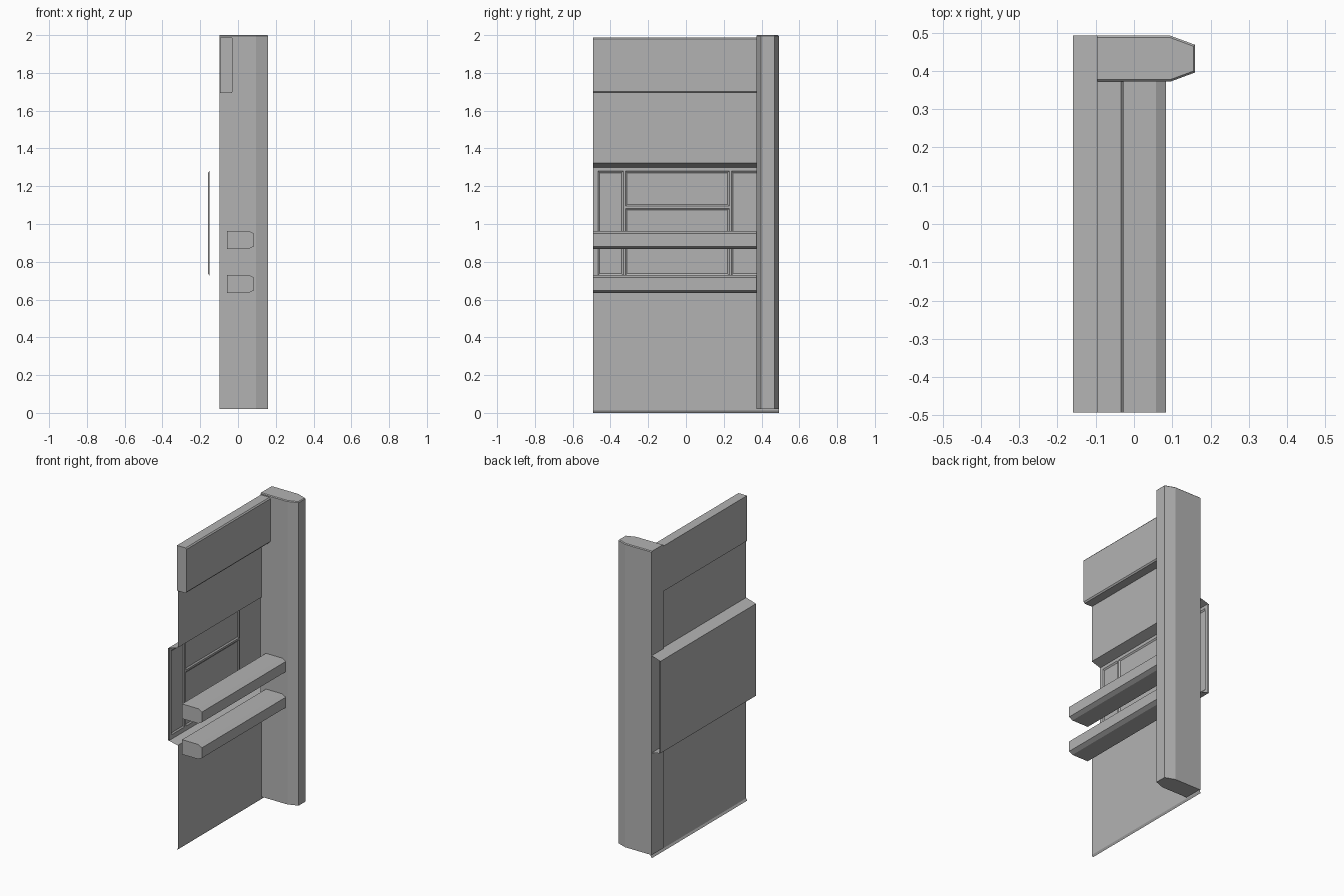
import bpy, bmesh

if "Cube" in bpy.data.objects:
    bpy.data.objects.remove(bpy.data.objects["Cube"])

Y0, Y1, YC = -0.492, 0.492, 0.372   # wall ends and inner side of the column
grey = bpy.data.materials.new("dark_grey")
grey.diffuse_color = (0.45, 0.45, 0.45, 1)
grey.use_nodes = True
grey.node_tree.nodes["Principled BSDF"].inputs["Base Color"].default_value = grey.diffuse_color


def finish(name, bm, solid=True):
    if solid:
        bmesh.ops.recalc_face_normals(bm, faces=bm.faces)
    mesh = bpy.data.meshes.new(name)
    bm.to_mesh(mesh)
    bm.free()
    mesh.materials.append(grey)
    obj = bpy.data.objects.new(name, mesh)
    bpy.context.collection.objects.link(obj)
    return obj


def beam(name, profile, y0, y1):
    """Closed x-z profile run along y."""
    bm = bmesh.new()
    face = bm.faces.new([bm.verts.new((x, y0, z)) for x, z in profile])
    ext = bmesh.ops.extrude_face_region(bm, geom=[face])
    verts = [v for v in ext["geom"] if isinstance(v, bmesh.types.BMVert)]
    bmesh.ops.translate(bm, vec=(0, y1 - y0, 0), verts=verts)
    return finish(name, bm)


def sheet(name, path, y0, y1):
    """Open x-z path run along y as a single-sided skin."""
    bm = bmesh.new()
    rows = [(bm.verts.new((x, y0, z)), bm.verts.new((x, y1, z))) for x, z in path]
    for (a, b), (c, d) in zip(rows, rows[1:]):
        bm.faces.new((a, b, d, c))
    return finish(name, bm, False)


def rect(bm, x, y0, y1, z0, z1):
    return [bm.verts.new((x, y, z)) for y, z in ((y0, z0), (y1, z0), (y1, z1), (y0, z1))]


def recess(name, x0, x1, y0, y1, z0, z1, slope=0.009):
    """Panel at depth x1 with a sloping rim that starts at x0."""
    bm = bmesh.new()
    outer = rect(bm, x0, y0, y1, z0, z1)
    inner = rect(bm, x1, y0 + slope, y1 - slope, z0 + slope, z1 - slope)
    for i in range(4):
        j = (i + 1) % 4
        bm.faces.new((outer[i], outer[j], inner[j], inner[i]))
    bm.faces.new(inner)
    return finish(name, bm, False)


# Column: chamfered plan, with a small bevel round the top
plan = [(-0.097, YC), (0.095, YC), (0.16, 0.396), (0.16, 0.468), (0.095, Y1), (-0.097, Y1)]
bm = bmesh.new()
base = bm.faces.new([bm.verts.new((x, y, 0.02)) for x, y in plan])
ext = bmesh.ops.extrude_face_region(bm, geom=[base])
top_verts = [v for v in ext["geom"] if isinstance(v, bmesh.types.BMVert)]
bmesh.ops.translate(bm, vec=(0, 0, 1.98), verts=top_verts)
bmesh.ops.recalc_face_normals(bm, faces=bm.faces)
top_edges = [e for e in bm.edges
             if all(v.co.z > 1.9 for v in e.verts) and any(v.co.x > 0 for v in e.verts)]
bmesh.ops.bevel(bm, geom=top_edges, offset=0.005, segments=1, affect='EDGES')
finish("column", bm)

# Wall skins below and above the window, stepping out to the window frame
sheet("lower_wall", [(-0.098, 0), (-0.09, 0.013), (-0.09, 0.685), (-0.16, 0.7)], Y0, Y1)
sheet("upper_wall", [(-0.16, 1.3), (-0.09, 1.322), (-0.09, 1.7)], Y0, Y1)

# Upper cabinet panel with chamfered front edges
beam("upper_panel", [(-0.096, 1.693), (-0.034, 1.693), (-0.027, 1.702),
                     (-0.027, 1.98), (-0.034, 1.988), (-0.096, 1.988)], Y0, YC)

# Two handrails
for i, z in enumerate((0.635, 0.868)):
    beam(f"handrail_{i + 1}", [(-0.059, z), (0.058, z), (0.084, z + 0.014), (0.084, z + 0.081),
                               (0.058, z + 0.096), (-0.059, z + 0.096)], Y0, YC)

# Outer side of the window: frame skin with a slightly proud pane
sheet("window_skin", [(-0.1595, 0.7), (-0.1595, 1.3)], Y0, Y1)
bm = bmesh.new()
bm.faces.new(rect(bm, -0.161, -0.455, 0.455, 0.73, 1.27)[::-1])
finish("outer_pane", bm, False)

# Inner side of the window: flat bars around four recessed panels
FACE, BACK = -0.152, -0.1585
bars = {
    "frame_bottom": (Y0, Y1, 0.7, 0.728),
    "frame_top": (Y0, Y1, 1.28, 1.3),
    "frame_side_near": (Y0, -0.466, 0.728, 1.28),
    "frame_side_far": (0.466, Y1, 0.728, 1.28),
    "mullion_near": (-0.332, -0.321, 0.728, 1.28),
    "mullion_far": (0.229, 0.24, 0.728, 1.28),
    "transom": (-0.321, 0.229, 1.083, 1.094),
}
for name, size in bars.items():
    bm = bmesh.new()
    bm.faces.new(rect(bm, FACE, *size))
    finish(name, bm, False)
panels = {
    "panel_near": (-0.466, -0.332, 0.728, 1.28),
    "panel_far": (0.24, 0.466, 0.728, 1.28),
    "panel_upper": (-0.321, 0.229, 1.094, 1.28),
    "panel_lower": (-0.321, 0.229, 0.728, 1.083),
}
for name, size in panels.items():
    recess(name, FACE, BACK, *size)
